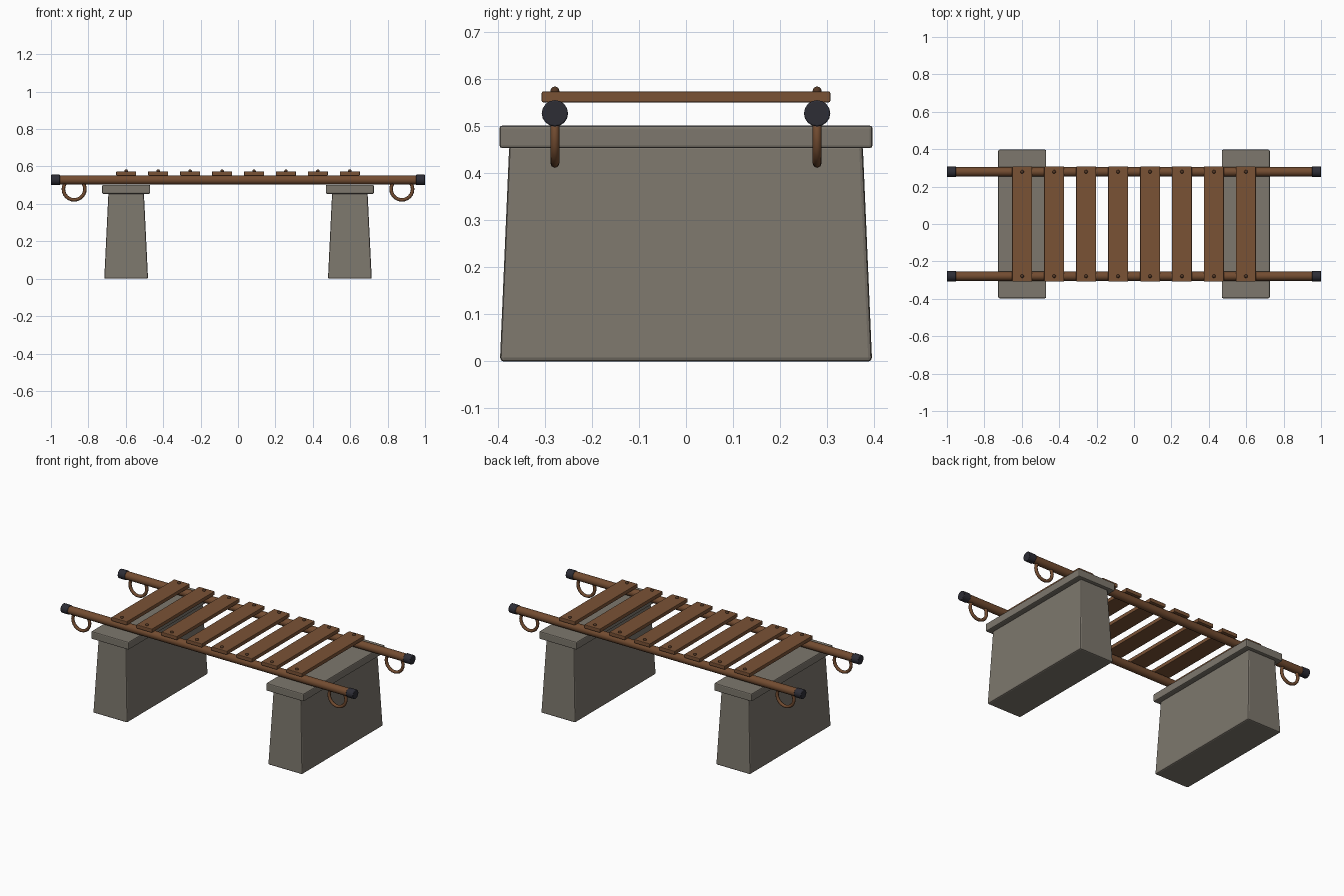
import bpy
import bmesh
from math import pi
from mathutils import Matrix

cube = bpy.data.objects.get("Cube")
if cube:
    bpy.data.objects.remove(cube, do_unlink=True)


def make_material(name, rgb):
    mat = bpy.data.materials.new(name)
    mat.use_nodes = True
    mat.diffuse_color = (*rgb, 1)
    bsdf = mat.node_tree.nodes["Principled BSDF"]
    bsdf.inputs["Base Color"].default_value = (*rgb, 1)
    bsdf.inputs["Roughness"].default_value = 0.8
    return mat


STONE = make_material("grey stone", (0.205, 0.185, 0.153))
PLANK = make_material("plank wood", (0.195, 0.085, 0.036))
RAIL = make_material("rail wood", (0.17, 0.072, 0.03))
IRON = make_material("dark iron", (0.026, 0.026, 0.036))
NAIL = make_material("peg wood", (0.085, 0.038, 0.018))


def finish(obj, name, mat, bevel=0.0, smooth=False):
    obj.name = name
    obj.data.materials.append(mat)
    if bevel:
        mod = obj.modifiers.new("soft edges", 'BEVEL')
        mod.width = bevel
        mod.segments = 2
        mod.limit_method = 'ANGLE'
    if smooth:
        bpy.ops.object.shade_smooth_by_angle(angle=pi / 6)
    return obj


def tapered_box(name, mat, center, size, bevel, taper=(1, 1)):
    """Box whose top face is scaled by taper."""
    bm = bmesh.new()
    bmesh.ops.create_cube(bm, size=1)
    bmesh.ops.scale(bm, vec=size, verts=bm.verts)
    top = [v for v in bm.verts if v.co.z > 0]
    bmesh.ops.scale(bm, vec=(*taper, 1), verts=top)
    mesh = bpy.data.meshes.new(name)
    bm.to_mesh(mesh)
    bm.free()
    obj = bpy.data.objects.new(name, mesh)
    obj.location = center
    bpy.context.collection.objects.link(obj)
    return finish(obj, name, mat, bevel)


def rod(name, mat, center, radius, length, bevel=0.0):
    """Cylinder lying along x."""
    bpy.ops.mesh.primitive_cylinder_add(vertices=16, radius=radius, depth=length,
                                        location=center, rotation=(0, pi / 2, 0))
    return finish(bpy.context.object, name, mat, bevel, smooth=True)


RAIL_Y, RAIL_Z = 0.279, 0.528
SIDES = (("right", -1), ("left", 1))

# Stone piers with overhanging slabs
for side, sx in SIDES:
    tapered_box(f"{side}_pier", STONE, (sx * 0.598, 0, 0.23), (0.234, 0.792, 0.46),
                0.008, taper=(0.81, 0.95))
    tapered_box(f"{side}_pier_slab", STONE, (sx * 0.598, 0, 0.478),
                (0.256, 0.794, 0.048), 0.006)

# Long rails with end caps and hanging rings
for end, sy in (("front", -1), ("back", 1)):
    y = sy * RAIL_Y
    rod(f"{end}_rail", RAIL, (0, y, RAIL_Z), 0.0245, 1.96)
    for side, sx in SIDES:
        rod(f"{end}_{side}_rail_cap", IRON, (sx * 0.976, y, RAIL_Z), 0.028, 0.048, 0.003)
        bpy.ops.mesh.primitive_torus_add(major_radius=0.0575, minor_radius=0.0095,
                                         major_segments=24, minor_segments=8,
                                         location=(sx * 0.876, y, 0.479),
                                         rotation=(pi / 2, 0, 0))
        finish(bpy.context.object, f"{end}_{side}_ring", RAIL)
        bpy.ops.object.shade_smooth()

# Deck planks, each pegged to both rails
for i in range(8):
    x = -0.598 + i * 0.1709
    tapered_box(f"plank_{i + 1}", PLANK, (x, 0, 0.563), (0.106, 0.614, 0.023), 0.003)
    for end, sy in (("front", -1), ("back", 1)):
        bpy.ops.mesh.primitive_uv_sphere_add(segments=12, ring_count=8, radius=0.0095,
                                             location=(x, sy * RAIL_Y, 0.5755))
        finish(bpy.context.object, f"{end}_peg_{i + 1}", NAIL)
        bpy.ops.object.shade_smooth()
